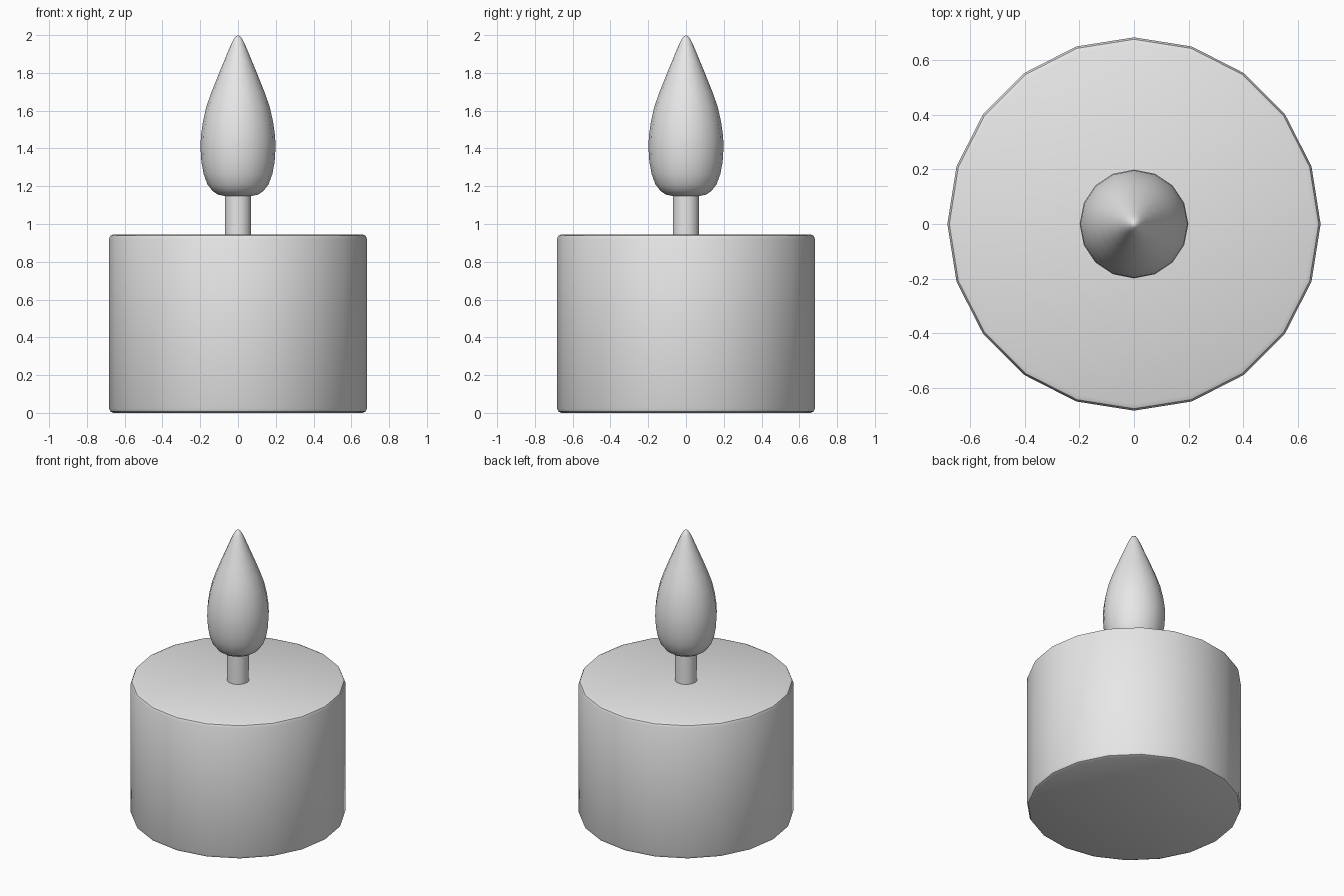
import bpy, bmesh, math

cube = bpy.data.objects.get("Cube")
if cube:
    bpy.data.objects.remove(cube, do_unlink=True)

grey = bpy.data.materials.new("plain grey")
grey.use_nodes = True
grey.diffuse_color = (0.8, 0.8, 0.8, 1)
grey.node_tree.nodes["Principled BSDF"].inputs["Base Color"].default_value = (0.8, 0.8, 0.8, 1)


def lathe(name, profile, sides, sharp_angle):
    """Spin (radius, height) points into a closed solid."""
    bm = bmesh.new()
    rings = []
    for r, z in profile:
        if r == 0:
            rings.append([bm.verts.new((0, 0, z))])
        else:
            turn = [2 * math.pi * i / sides for i in range(sides)]
            rings.append([bm.verts.new((r * math.cos(a), r * math.sin(a), z)) for a in turn])
    for low, high in zip(rings, rings[1:]):
        for i in range(sides):
            j = (i + 1) % sides
            if len(high) == 1:
                bm.faces.new((low[i], low[j], high[0]))
            else:
                bm.faces.new((low[i], low[j], high[j], high[i]))
    bm.faces.new(rings[0][::-1])
    if len(rings[-1]) > 1:
        bm.faces.new(rings[-1])
    mesh = bpy.data.meshes.new(name)
    bm.to_mesh(mesh)
    bm.free()
    mesh.materials.append(grey)
    obj = bpy.data.objects.new(name, mesh)
    bpy.context.collection.objects.link(obj)
    bpy.ops.object.select_all(action='DESELECT')
    obj.select_set(True)
    bpy.context.view_layer.objects.active = obj
    bpy.ops.object.shade_smooth_by_angle(angle=math.radians(sharp_angle))
    return obj


# Wax body with softened rims
R, H, b = 0.683, 0.945, 0.024
lathe("wax_body", [(R - b, 0), (R - 0.3 * b, 0.3 * b), (R, b),
                   (R, H - b), (R - 0.3 * b, H - 0.3 * b), (R - b, H)], 20, 40)

# Wick
lathe("wick", [(0.07, 0.9), (0.07, 1.2)], 16, 40)

# Teardrop flame
lathe("flame", [(0.07, 1.148), (0.105, 1.155), (0.135, 1.175), (0.162, 1.21),
                (0.182, 1.265), (0.194, 1.33), (0.199, 1.41), (0.196, 1.47),
                (0.186, 1.54), (0.168, 1.62), (0.14, 1.70), (0.108, 1.78),
                (0.075, 1.86), (0.046, 1.93), (0.029, 1.968), (0.014, 1.992),
                (0, 2.0)], 16, 60)
